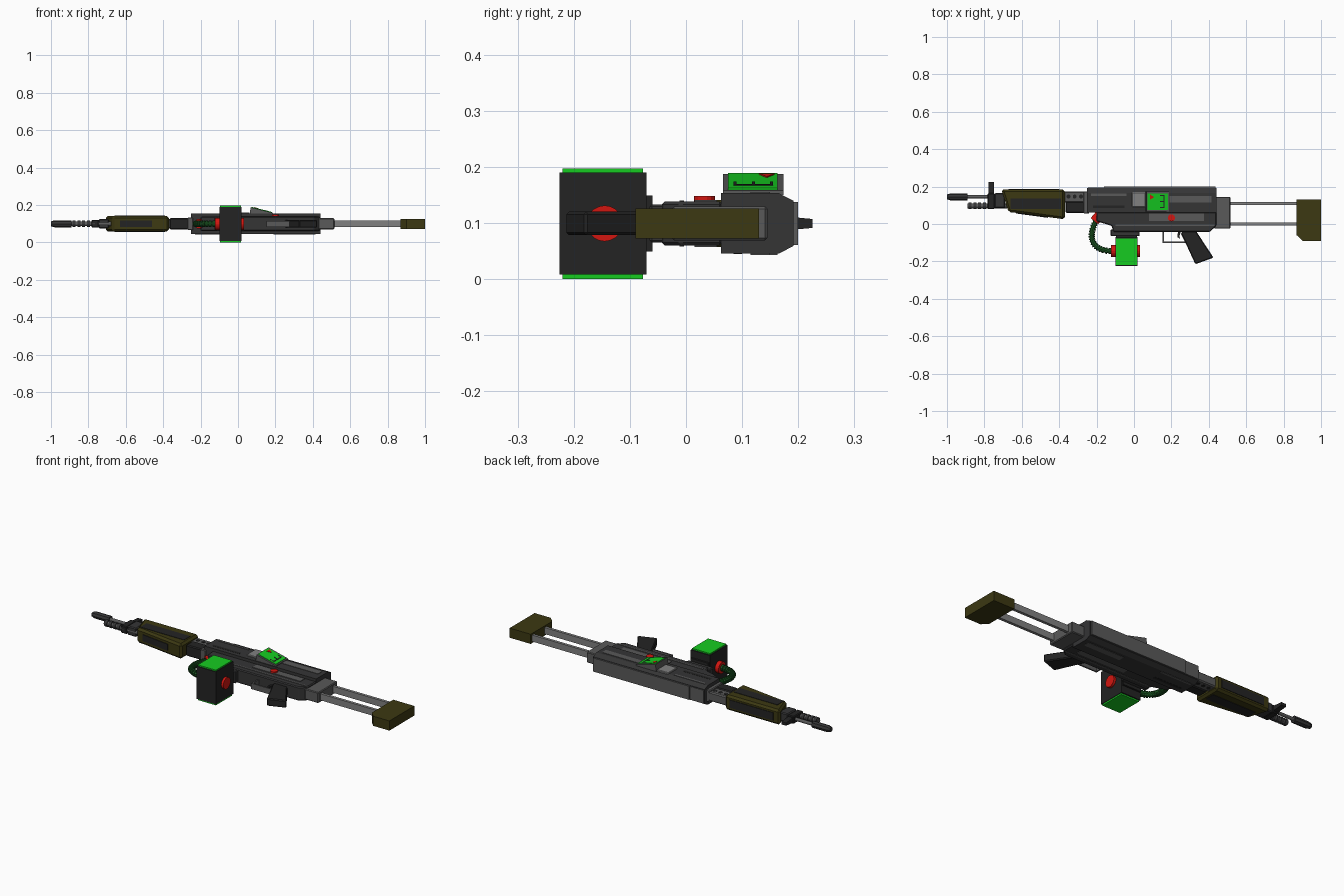
import bpy, bmesh, math
from mathutils import Vector
from mathutils.geometry import interpolate_bezier

if "Cube" in bpy.data.objects:
    bpy.data.objects.remove(bpy.data.objects["Cube"])

ZC = 0.099  # middle plane of the model


def material(name, r, g, b):
    m = bpy.data.materials.new(name)
    m.diffuse_color = (r, g, b, 1)
    m.use_nodes = True
    m.node_tree.nodes["Principled BSDF"].inputs["Base Color"].default_value = m.diffuse_color
    return m


BLACK = material("black", 0.017, 0.017, 0.017)
DARK = material("dark_grey", 0.035, 0.035, 0.036)
MID = material("mid_grey", 0.10, 0.10, 0.10)
LIGHT = material("light_grey", 0.22, 0.22, 0.22)
OLIVE = material("olive", 0.045, 0.04, 0.006)
GREEN = material("green", 0.008, 0.6, 0.015)
HOSE = material("hose_green", 0.01, 0.09, 0.015)
RED = material("red", 0.65, 0.008, 0.005)


def finish(name, bm, mat, bevel=0):
    bmesh.ops.recalc_face_normals(bm, faces=bm.faces)
    if bevel:
        bmesh.ops.bevel(bm, geom=bm.edges[:], offset=bevel, segments=1, affect='EDGES')
    me = bpy.data.meshes.new(name)
    bm.to_mesh(me)
    bm.free()
    me.materials.append(mat)
    ob = bpy.data.objects.new(name, me)
    bpy.context.collection.objects.link(ob)
    return ob


def prism(name, pts, a, b, mat, axis='z', bevel=0):
    """Extrude a profile from a to b; pts are the other two coordinates in order."""
    place = {'x': lambda p, t: (t, p[0], p[1]),
             'y': lambda p, t: (p[0], t, p[1]),
             'z': lambda p, t: (p[0], p[1], t)}[axis]
    bm = bmesh.new()
    lo = [bm.verts.new(place(p, a)) for p in pts]
    hi = [bm.verts.new(place(p, b)) for p in pts]
    bm.faces.new(lo)
    bm.faces.new(hi)
    n = len(pts)
    for i in range(n):
        j = (i + 1) % n
        bm.faces.new((lo[i], lo[j], hi[j], hi[i]))
    return finish(name, bm, mat, bevel)


def box(name, x0, x1, y0, y1, z0, z1, mat, bevel=0):
    return prism(name, [(x0, y0), (x1, y0), (x1, y1), (x0, y1)], z0, z1, mat, bevel=bevel)


def slab(name, x0, x1, y0, y1, half, mat, bevel=0):
    return box(name, x0, x1, y0, y1, ZC - half, ZC + half, mat, bevel)


def rod(name, p0, p1, r, mat, sides=12, r2=None):
    p0, p1 = Vector(p0), Vector(p1)
    bm = bmesh.new()
    bmesh.ops.create_cone(bm, cap_ends=True, segments=sides, radius1=r,
                          radius2=r if r2 is None else r2, depth=(p1 - p0).length)
    ob = finish(name, bm, mat)
    ob.rotation_mode = 'QUATERNION'
    ob.rotation_quaternion = (p1 - p0).to_track_quat('Z', 'Y')
    ob.location = (p0 + p1) / 2
    return ob


def xrod(name, x0, x1, y, r, mat, sides=12, r2=None):
    return rod(name, (x0, y, ZC), (x1, y, ZC), r, mat, sides, r2)


# Barrels and muzzle
xrod("upper_barrel", -0.91, -0.68, 0.145, 0.009, MID)
xrod("muzzle", -0.98, -0.89, 0.145, 0.019, DARK, 8)
xrod("muzzle_tip", -1.0, -0.98, 0.145, 0.013, DARK, 8, 0.019)
xrod("lower_barrel", -0.89, -0.68, 0.097, 0.013, MID)
for i in range(5):
    x = -0.885 + i * 0.026
    xrod("barrel_rib", x, x + 0.016, 0.097, 0.018, DARK)

# Front sight
slab("sight_base", -0.782, -0.745, 0.08, 0.165, 0.021, BLACK, 0.004)
prism("sight_post", [(0.16, ZC - .014), (0.225, ZC - .008), (0.225, ZC + .008), (0.16, ZC + .014)],
      -0.777, -0.748, BLACK, 'x')
slab("barrel_block", -0.745, -0.69, 0.085, 0.165, 0.025, DARK, 0.005)

# Handguard with dark inset panels
prism("handguard", [(-0.71, 0.185), (-0.37, 0.185), (-0.37, 0.025), (-0.63, 0.06), (-0.67, 0.063)],
      ZC - 0.042, ZC + 0.042, OLIVE, bevel=0.011)
slab("handguard_side_panel", -0.66, -0.39, 0.08, 0.135, 0.044, BLACK)
slab("handguard_top_panel", -0.67, -0.40, 0.17, 0.188, 0.022, BLACK)
prism("handguard_bottom_panel", [(-0.63, 0.07), (-0.63, 0.056), (-0.46, 0.033), (-0.46, 0.06)],
      ZC - 0.018, ZC + 0.018, BLACK)

# Gas section with vent holes
slab("gas_section", -0.38, -0.24, 0.115, 0.175, 0.026, MID, 0.006)
slab("gas_lower_block", -0.365, -0.265, 0.06, 0.12, 0.031, BLACK, 0.005)
slab("receiver_collar", -0.27, -0.24, 0.055, 0.175, 0.034, MID, 0.004)
for i in range(4):
    x = -0.35 + i * 0.033
    rod("vent_hole", (x, 0.147, ZC - 0.028), (x, 0.147, ZC + 0.028), 0.011, BLACK, 10)

# Upper receiver, chamfered along its length
half = 0.054
prism("upper_receiver",
      [(0.062, ZC - half), (0.165, ZC - half), (0.192, ZC - 0.04),
       (0.192, ZC + 0.04), (0.165, ZC + half), (0.062, ZC + half)],
      -0.25, 0.44, DARK, 'x')
slab("top_plate", -0.16, 0.435, 0.185, 0.2, 0.038, MID)
slab("top_front_plate", -0.245, -0.16, 0.185, 0.195, 0.036, MID)

# Lower receiver
prism("lower_receiver",
      [(-0.20, 0.065), (0.44, 0.065), (0.44, -0.01), (0.405, -0.043), (-0.11, -0.043),
       (-0.12, -0.01), (-0.2, 0.015)], ZC - 0.039, ZC + 0.039, DARK, bevel=0.005)
slab("lower_trim", -0.1, 0.43, -0.012, -0.004, 0.041, MID)
slab("lower_side_panel", 0.08, 0.375, 0.015, 0.055, 0.042, MID)
slab("upper_side_panel", 0.19, 0.415, 0.115, 0.15, 0.056, MID)
slab("front_side_panel", -0.23, -0.04, 0.15, 0.163, 0.056, MID)
slab("side_groove", -0.22, -0.05, 0.085, 0.1, 0.0548, BLACK)
rod("round_button", (0.2, 0.033, ZC + 0.03), (0.2, 0.033, 0.148), 0.019, RED, 14)

# Tilted display on the upper side
slope = lambda x: 0.187 - (x - 0.07) * 0.25
box("display_cover", -0.01, 0.062, 0.09, 0.17, 0.145, 0.16, LIGHT, 0.003)
prism("display_frame", [(0.062, 0.15), (0.068, slope(0.068)), (0.188, slope(0.188)), (0.188, 0.15)],
      0.066, 0.174, MID, 'y')


def on_screen(name, x0, x1, y0, y1, mat, lift):
    prism(name, [(x0, slope(x0) - 0.002), (x1, slope(x1) - 0.002),
                 (x1, slope(x1) + lift), (x0, slope(x0) + lift)], y0, y1, mat, 'y')


on_screen("display_screen", 0.073, 0.182, 0.075, 0.163, GREEN, 0.003)
on_screen("screen_line", 0.158, 0.164, 0.085, 0.155, BLACK, 0.004)
for y in (0.085, 0.118, 0.15):
    on_screen("screen_tick", 0.138, 0.16, y, y + 0.005, BLACK, 0.004)
tri = prism("screen_marker", [(0.085, 0.13), (0.085, 0.158), (0.108, 0.144)], 0, 0.003, RED)
for v in tri.data.vertices:
    v.co.z += slope(v.co.x) + 0.002

# Ammunition box, its well and round couplings
slab("magazine_well", -0.125, 0.03, -0.065, -0.03, 0.034, DARK, 0.004)
slab("magazine_neck", -0.095, 0.015, -0.08, -0.06, 0.05, BLACK)
box("ammo_box", -0.1, 0.02, -0.225, -0.07, 0.008, 0.19, BLACK)
for z in (0.0, 0.189):
    box("ammo_box_plate", -0.095, 0.017, -0.22, -0.077, z, z + 0.008, GREEN)
xrod("ammo_coupling", -0.122, 0.033, -0.145, 0.032, RED, 20)

# Ribbed feed hose
path = interpolate_bezier(Vector((-0.195, 0.03, ZC)), Vector((-0.245, -0.05, ZC)),
                          Vector((-0.245, -0.145, ZC)), Vector((-0.115, -0.145, ZC)), 19)
for a, b in zip(path, path[1:]):
    rod("hose_core", a, b + (b - a) * 0.15, 0.013, HOSE, 10)
    rod("hose_ring", a, a + (b - a) * 0.6, 0.0175, HOSE, 10)
rod("hose_coupling", (-0.18, 0.052, ZC), (-0.212, 0.015, ZC), 0.026, RED, 16)

# Trigger, its guard and the grip
slab("guard_front", 0.153, 0.161, -0.1, -0.04, 0.016, MID)
slab("guard_bottom", 0.153, 0.285, -0.102, -0.094, 0.016, MID)
prism("trigger", [(0.235, -0.04), (0.25, -0.04), (0.243, -0.065), (0.247, -0.08), (0.232, -0.07)],
      ZC - 0.008, ZC + 0.008, BLACK)
prism("grip", [(0.25, -0.05), (0.265, -0.035), (0.33, -0.035), (0.425, -0.18), (0.328, -0.215),
               (0.275, -0.1)], ZC - 0.021, ZC + 0.021, BLACK, bevel=0.005)

# Stock: rear block, twin struts, shoulder pad
slab("stock_block", 0.43, 0.515, -0.025, 0.145, 0.03, MID, 0.004)
for y in (0.11, 0.0):
    slab("stock_strut", 0.5, 0.89, y - 0.008, y + 0.008, 0.018, LIGHT)
prism("shoulder_pad", [(0.87, -0.06), (0.9, -0.09), (1.0, -0.09), (1.0, 0.13), (0.87, 0.13)],
      ZC - 0.027, ZC + 0.027, OLIVE)
